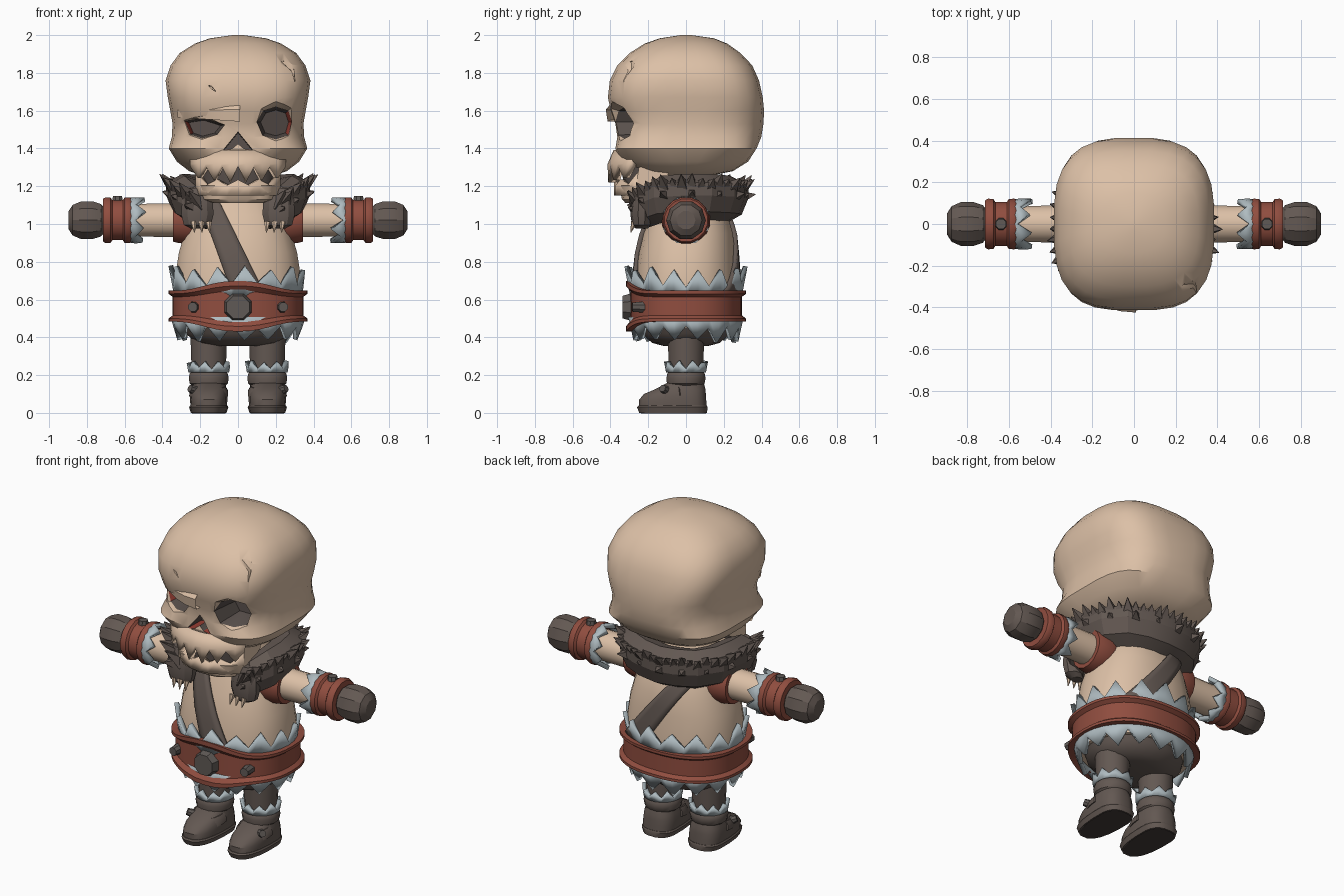
import bpy, bmesh, math, random
from mathutils import Vector, Matrix

if "Cube" in bpy.data.objects:
    bpy.data.objects.remove(bpy.data.objects["Cube"])

random.seed(4)
TAU = math.tau


def mat(name, r, g, b):
    m = bpy.data.materials.new(name)
    m.diffuse_color = (r, g, b, 1)
    m.use_nodes = True
    m.node_tree.nodes["Principled BSDF"].inputs["Base Color"].default_value = m.diffuse_color
    return m


SKIN = mat("bone_skin", .72, .53, .385)
LEATHER = mat("red_leather", .28, .075, .05)
FUR = mat("dark_fur", .125, .098, .085)
TRIM = mat("pale_trim", .43, .50, .53)
METAL = mat("dark_metal", .115, .10, .092)
SOCKET = mat("socket", .10, .08, .072)
FLESH = mat("red_flesh", .33, .05, .035)
SOLE = mat("sole", .055, .043, .04)


def surf(name, loops, m, wrap=True, ring=False, caps=True, M=None, thick=0, angle=35):
    """Skin a list of equal point loops into one mesh."""
    bm = bmesh.new()
    vs = [[bm.verts.new(p) for p in lp] for lp in loops]
    n = len(loops[0])
    for a in range(len(vs) if ring else len(vs) - 1):
        A, B = vs[a], vs[(a + 1) % len(vs)]
        for i in range(n if wrap else n - 1):
            j = (i + 1) % n
            bm.faces.new((A[i], A[j], B[j], B[i]))
    if caps and wrap and not ring:
        bm.faces.new(vs[0])
        bm.faces.new(vs[-1])
    bmesh.ops.recalc_face_normals(bm, faces=bm.faces)
    if M:
        bm.transform(M)
    me = bpy.data.meshes.new(name)
    bm.to_mesh(me)
    bm.free()
    me.materials.append(m)
    ob = bpy.data.objects.new(name, me)
    bpy.context.collection.objects.link(ob)
    me.shade_smooth()
    me.set_sharp_from_angle(angle=math.radians(angle))
    if thick:
        md = ob.modifiers.new("thickness", 'SOLIDIFY')
        md.thickness, md.offset = thick, 0
    return ob


def oval(z, rx, yf, yb, e=2, cx=0, cy=0, n=24):
    """Superellipse loop with separate front and back depth."""
    pts = []
    for k in range(n):
        c, s = math.cos(TAU * (k + .5) / n), math.sin(TAU * (k + .5) / n)
        x = math.copysign(abs(c) ** (2 / e), c) * rx
        y = abs(s) ** (2 / e) * (yb if s > 0 else -yf)
        pts.append((cx + x, cy + y, z))
    return pts


def loft(name, rings, m, n=24, M=None, angle=35):
    return surf(name, [oval(*r, n=n) for r in rings], m, M=M, angle=angle)


def cone(name, p, q, r0, r1, n, m):
    d = Vector(q) - Vector(p)
    M = Matrix.Translation(p) @ d.to_track_quat('Z', 'Y').to_matrix().to_4x4()
    return loft(name, [(0, r0, r0, r0), (d.length, r1, r1, r1)], m, n, M)


def zigzag(name, n, base, tip, m, M=None):
    """Jagged closed band; base and tip are (rx, ry, z), valleys lie halfway."""
    lo, hi = [], []
    for k in range(n):
        c, s = math.cos(TAU * k / n), math.sin(TAU * k / n)
        f = (.95 if k % 2 else .35) + random.uniform(-.1, .1)
        lo.append((base[0] * c, base[1] * s, base[2]))
        rx, ry, z = (base[i] + (tip[i] - base[i]) * f for i in range(3))
        hi.append((rx * c, ry * s, z))
    return surf(name, [lo, hi], m, caps=False, M=M, thick=.025, angle=20)


# skull
skull = loft("skull", [
    (1.25, .17, .2, .1), (1.28, .26, .28, .25, 2.4), (1.33, .325, .35, .33, 2.8), (1.40, .368, .375, .375, 3.6),
    (1.46, .352, .365, .40, 3), (1.53, .348, .375, .412, 2.8), (1.60, .36, .40, .415, 3), (1.67, .373, .415, .408, 3.2),
    (1.76, .385, .405, .388, 3.1), (1.84, .358, .365, .352, 2.9), (1.905, .31, .30, .29, 2.7),
    (1.955, .23, .22, .22, 2.5), (1.983, .15, .14, .15, 2.3), (2.0, .03, .03, .03)], SKIN, 28)


def cut(pts, stages, sx=0, sz=0, inner=SOCKET):
    """Carve a tapered hole; stages are (scale, y), sheared along x and z."""
    cx, cz = (sum(p[i] for p in pts) / len(pts) for i in (0, 1))
    loops = [[(cx + (x - cx) * f, y + sx * (abs(x) - abs(cx)) * f + sz * (z - cz) * f, cz + (z - cz) * f)
              for x, z in pts] for f, y in stages]
    c = surf("cutter", loops, SKIN)
    c.hide_render = True
    for m in (inner, FLESH):
        c.data.materials.append(m)
    n = len(pts)
    for i, p in enumerate(c.data.polygons):
        outer = abs(p.center.x) > abs(cx) + .05 and p.center.z > cz - .03
        p.material_index = 0 if i < n and len(stages) > 2 else (2 if outer and i < 2 * n else 1)
    md = skull.modifiers.new("cut", 'BOOLEAN')
    md.object, md.operation, md.solver = c, 'DIFFERENCE', 'EXACT'
    md.material_mode = 'TRANSFER'
    bpy.context.view_layer.objects.active = skull
    bpy.ops.object.modifier_apply(modifier=md.name)
    bpy.data.objects.remove(c)


# eye sockets, nose hole and skull cracks
EYE = ((1.9, -.5), (1, -.325), (.8, -.16))
cut([(.10, 1.54), (.135, 1.60), (.2, 1.62), (.265, 1.60), (.285, 1.54), (.265, 1.47), (.2, 1.45), (.13, 1.47)], EYE, .5)
cut([(-.28, 1.545), (-.18, 1.56), (-.07, 1.525), (-.11, 1.475), (-.19, 1.455), (-.25, 1.475)], EYE, .5)
cut([(0, 1.49), (.085, 1.385), (.03, 1.40), (0, 1.425), (-.03, 1.40), (-.085, 1.385)], ((1.05, -.5), (.9, -.25)))
cut([(.20, 1.88), (.29, 1.80), (.315, 1.71), (.30, 1.91)], ((1.2, -.5), (.6, -.285)), .4, .4, SKIN)
cut([(-.17, 1.745), (-.14, 1.735), (-.10, 1.685), (-.145, 1.715)], ((1, -.5), (.5, -.37)), 0, 0, SKIN)
skull.data.shade_smooth()
skull.data.set_sharp_from_angle(angle=math.radians(35))

# heavy lowered brow over the squinting eye
xs = [-.32, -.24, -.15, -.07, .01]
surf("brow", [[(x, -.415 + 1.5 * x * x + dy, zz + k * (x + .32)) for x in xs]
              for dy, zz, k in ((.04, 1.66, 0), (-.01, 1.60, .02), (0, 1.565, -.07), (.09, 1.565, -.07))],
     SKIN, wrap=False, ring=True, angle=25)

# mouth, jaws and teeth
loft("mouth_inside", [(1.17, .19, .15, .1, 2.5, 0, -.18), (1.36, .21, .165, .1, 2.5, 0, -.18)], SOCKET)
xs = [-.24 + .04 * i for i in range(13)]
surf("upper_teeth", [[(x, -.395 + 2 * x * x, 1.215 + .07 * abs(x) * 2 if i % 2 else 1.305) for i, x in enumerate(xs)],
                     [(x, -.395 + 2 * x * x, 1.315) for x in xs],
                     [(x, -.365 + 2 * x * x, 1.385) for x in xs]], SKIN, wrap=False, thick=.04, angle=25)
loft("lower_jaw", [(1.11, .13, .10, .1, 3, 0, -.22), (1.13, .19, .125, .14, 3, 0, -.215),
                   (1.205, .21, .14, .18, 3, 0, -.215)], SKIN, 20)
xs = [-.21 + .0525 * i for i in range(9)]
surf("lower_teeth", [[(x, -.36 + 2.6 * x * x, 1.15) for x in xs],
                     [(x, -.36 + 2.6 * x * x, (1.205 if i % 2 else 1.235) + (.035 if i in (0, 8) else 0))
                      for i, x in enumerate(xs)]], SKIN, wrap=False, thick=.04, angle=25)
for s in (-1, 1):
    surf("jaw_hinge", [[(s * (.20 + dx), y, z) for y, z in ((-.27, 1.15), (-.10, 1.24), (-.08, 1.32), (-.25, 1.3))]
                       for dx in (-.04, .02)], SKIN)

# torso
BODY = [(.45, .31, .25, .25), (.60, .335, .27, .27), (.72, .335, .265, .27), (.85, .315, .25, .26),
        (.95, .285, .225, .25), (1.05, .25, .19, .22), (1.15, .19, .15, .17), (1.28, .14, .12, .13)]
loft("torso", [r + (2.3,) for r in BODY], SKIN)


def body_y(x, z, side):
    for a, b in zip(BODY, BODY[1:]):
        if a[0] <= z <= b[0]:
            t = (z - a[0]) / (b[0] - a[0])
            rx, yf, yb = (a[i] + (b[i] - a[i]) * t for i in (1, 2, 3))
            y = max(0, 1 - min(1, abs(x / rx)) ** 2.3) ** (1 / 2.3)
            return -yf * y if side < 0 else yb * y


# diagonal strap, front and back
for side, slope, mid in ((-1, .42, .76), (1, .75, .88)):
    loops = []
    for k in range(11):
        z = .63 + .052 * k
        c, w = (mid - z) * slope, .085 - .035 * k / 10
        loops.append([(c + w * u, body_y(c + w * u, z, side) + side * .008, z) for u in (-1, -.5, 0, .5, 1)])
    surf("strap", loops, FUR, wrap=False, thick=.025)

# belt with flared rims and a taller front
loops = []
for k in range(48):
    t = TAU * k / 48
    c, s = math.cos(t), math.sin(t)
    h = .082 + .052 * max(0, -s) ** 7
    C, S = math.copysign(abs(c) ** .85, c), math.copysign(abs(s) ** .85, s)
    loops.append([((.368 + d) * C, (.318 + d) * S, .565 + h * v) for d, v in
                  ((-.05, 1), (0, 1), (0, .8), (-.022, .6), (-.022, -.6), (0, -.8), (0, -1), (-.05, -1))])
surf("belt", loops, LEATHER, ring=True)
cone("buckle", (0, -.28, .56), (0, -.335, .56), .082, .065, 8, METAL)
for s in (-1, 1):
    cone("belt_stud", (s * .23, -.2, .56), (s * .24, -.285, .56), .034, .026, 8, METAL)

# pale trim around the belt and dark hips
zigzag("upper_trim", 30, (.325, .285, .62), (.355, .315, .775), TRIM)
zigzag("lower_trim", 30, (.345, .295, .51), (.305, .265, .375), TRIM)
loft("hips", [(.355, .14, .12, .12), (.37, .22, .18, .18), (.42, .28, .235, .235), (.52, .31, .26, .26)], FUR)

# fur collar swept around the neck
half = [(.185, -.255, 1.05, .6), (.25, -.24, 1.10, .9), (.32, -.15, 1.14, 1), (.335, -.02, 1.15, 1),
        (.31, .12, 1.15, 1), (.23, .225, 1.145, 1), (.12, .27, 1.14, 1)]
path = half + [(0, .285, 1.135, 1)] + [(-x, y, z, f) for x, y, z, f in reversed(half)]
loops = []
for x, y, z, f in path:
    u = Vector((x, y * 1.1, 0)).normalized()
    loops.append([Vector((x, y, z)) + f * (u * o + Vector((0, 0, h))) for o, h in
                  ((-.07, -.13), (.01, -.085), (.045, .0), (.045, .07), (-.04, .115), (-.12, .09))])
surf("fur_collar", loops, FUR, angle=20)
for a, b in zip(path, path[1:]):
    for t in (0, .33, .67):
        x, y, z, f = (a[i] + (b[i] - a[i]) * t for i in range(4))
        u = Vector((x, y * 1.1, 0)).normalized()
        p = Vector((x, y, z))
        for o, h, up in ((.0, .07, .085), (.0, .01, .02)):
            if f > .65 and (up > .05 or t == .33):
                tip = p + u * (.075 + random.uniform(-.015, .015)) + Vector((0, 0, h * .5 + up * random.uniform(.6, 1)))
                cone("fur_tuft", p + u * o + Vector((0, 0, h * .5)), tip, .05, .002, 4, FUR)

for s in (-1, 1):
    # hanging paw with claws
    M = Matrix.Translation((s * .215, -.235, 1.05))
    loft("paw", [(-.075, .035, .03, .03), (-.055, .075, .05, .05), (.0, .09, .06, .06), (.08, .085, .05, .05),
                 (.14, .05, .03, .03)], FUR, 10, M, 25)
    for dx in (-.055, -.015, .025):
        cone("claw", (s * (.21 + dx), -.275, 1.01), (s * (.205 + dx), -.292, .955), .018, .002, 6, SKIN)

    # arm, bands, glove hand
    A = Matrix.Translation((0, 0, 1.02)) @ Matrix.Rotation(s * math.pi / 2, 4, 'Y')

    def turned(name, prof, m, n=16, angle=35):
        return loft(name, [(d, r, r, r) for d, r in prof], m, n, A, angle)

    turned("arm", [(.12, .10), (.35, .09), (.60, .088)], SKIN)
    turned("shoulder_band", [(.22, .10), (.23, .125), (.26, .13), (.32, .122), (.345, .115), (.345, .09)], LEATHER)
    zigzag("arm_trim", 16, (.105, .105, .58), (.118, .118, .49), TRIM, A)
    turned("bracer", [(.56, .09), (.56, .115), (.575, .124), (.60, .122), (.61, .108), (.665, .108), (.675, .122),
                      (.70, .124), (.715, .115), (.715, .08)], LEATHER)
    cone("bracer_stud", (s * .638, 0, 1.10), (s * .638, 0, 1.148), .034, .026, 8, METAL)
    turned("hand", [(.70, .06), (.725, .09), (.77, .105), (.83, .105), (.875, .085), (.897, .05)], FUR, 10, 25)

    # leg and boot
    L = Matrix.Translation((s * .155, 0, 0))
    loft("leg", [(.15, .09, .09, .09), (.30, .095, .095, .095), (.45, .10, .10, .10)], FUR, 16, L)
    zigzag("leg_trim", 18, (.095, .095, .215), (.106, .106, .275), TRIM, L)
    loft("boot_roll", [(.14, .085, .085, .085), (.155, .103, .103, .10), (.185, .108, .106, .106),
                       (.21, .102, .10, .10), (.225, .085, .085, .085)], FUR, 16, L)
    loft("boot", [(.03, .097, .25, .11, 2.6), (.07, .10, .25, .108, 2.6), (.10, .098, .225, .106, 2.5),
                  (.125, .095, .165, .104, 2.4), (.16, .088, .10, .095)], FUR, 20, L)
    loft("boot_sole", [(0, .095, .25, .112, 2.6), (.03, .105, .262, .116, 2.6), (.038, .10, .255, .112, 2.6)], FUR, 20, L)
    loft("sole_plate", [(-.0, .09, .24, .107, 2.6), (.004, .09, .24, .107, 2.6)], SOLE, 20,
         L @ Matrix.Translation((0, 0, -.002)))
    loft("boot_strap", [(.095, .105, .13, .03, 2.4, 0, -.03), (.125, .103, .115, .03, 2.4, 0, -.03),
                        (.145, .09, .10, .03, 2.4, 0, -.03)], FUR, 16, L @ Matrix.Rotation(.12, 4, 'X'))
    cone("boot_button", (s * .22, -.10, .115), (s * .255, -.125, .13), .026, .02, 8, METAL)
